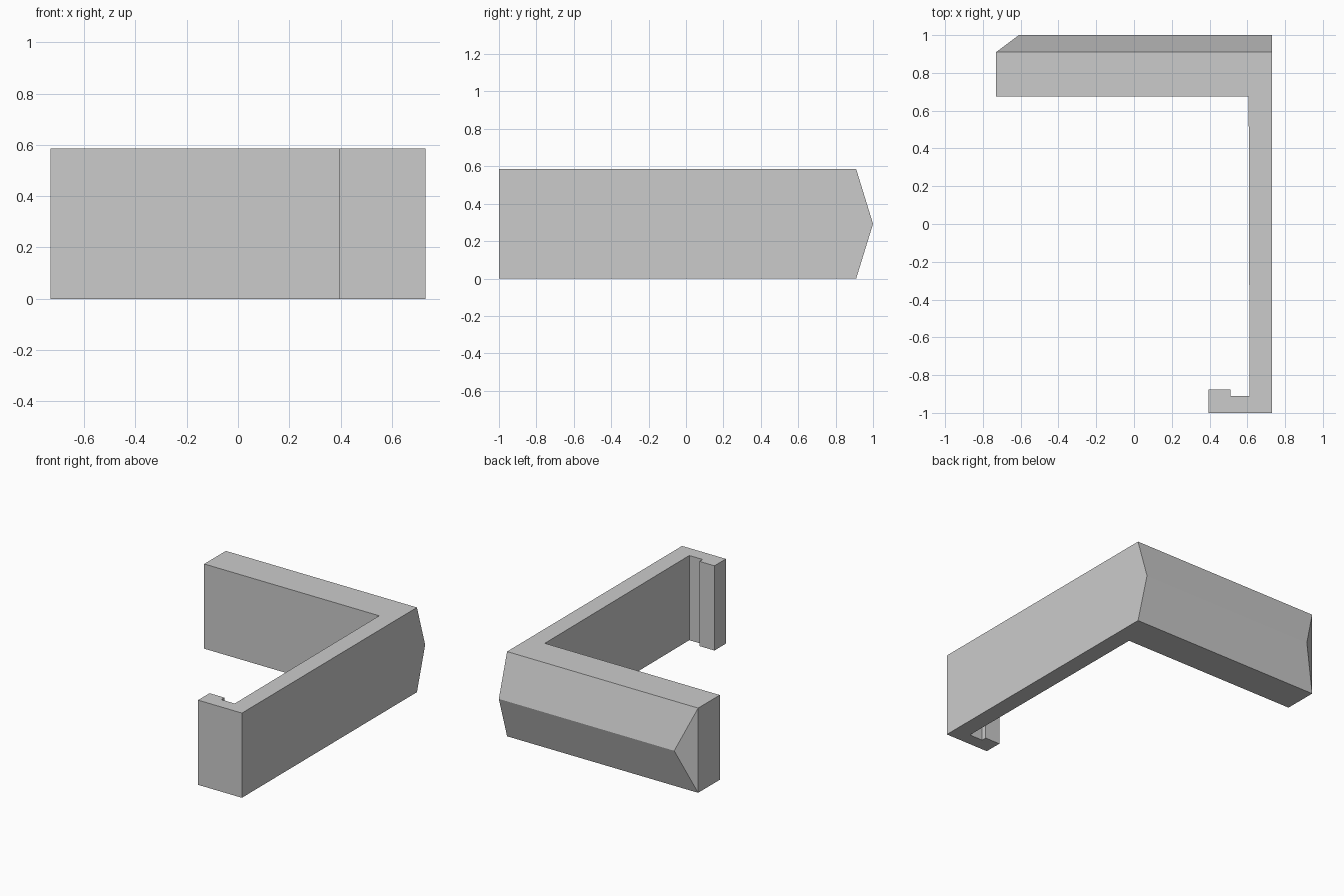
import bpy
import bmesh

default = bpy.data.objects.get("Cube")
if default:
    bpy.data.objects.remove(default, do_unlink=True)

HEIGHT = 0.585
HALF = 0.73      # half width in x
EAVE = 0.91      # where the back arm starts to slope to its ridge

# One flat grey for the whole bracket
grey = bpy.data.materials.new("light_grey")
grey.use_nodes = True
colour = (0.6, 0.6, 0.6, 1)
grey.diffuse_color = colour
grey.node_tree.nodes["Principled BSDF"].inputs["Base Color"].default_value = colour

# Plan outline: back arm, long side arm and the stepped front hook
outline = [
    (-HALF, EAVE), (-HALF, 0.674), (0.607, 0.674), (0.612, -0.91),
    (0.51, -0.91), (0.51, -0.875), (0.395, -0.875), (0.395, -1),
    (HALF, -1), (HALF, EAVE),
]
bm = bmesh.new()
base = [bm.verts.new((x, y, 0)) for x, y in outline]
top = [bm.verts.new((x, y, HEIGHT)) for x, y in outline]
bm.faces.new(base)
bm.faces.new(top)
for i in range(len(outline) - 1):
    bm.faces.new((base[i], base[i + 1], top[i + 1], top[i]))

# Pointed back: ridge at mid height, hipped at one end and flush at the other
hip = bm.verts.new((-0.61, 1, HEIGHT / 2))
gable = bm.verts.new((HALF, 1, HEIGHT / 2))
for edge in (base, top):
    bm.faces.new((edge[0], edge[-1], gable, hip))
bm.faces.new((base[0], top[0], hip))
bm.faces.new((base[-1], top[-1], gable))

# Merge the gable end into the flat outer wall
bmesh.ops.dissolve_edges(bm, edges=[bm.edges.get((base[-1], top[-1]))])
bmesh.ops.recalc_face_normals(bm, faces=bm.faces[:])

mesh = bpy.data.meshes.new("hooked_bracket")
bm.to_mesh(mesh)
bm.free()
mesh.materials.append(grey)
bracket = bpy.data.objects.new("hooked_bracket", mesh)
bpy.context.collection.objects.link(bracket)
